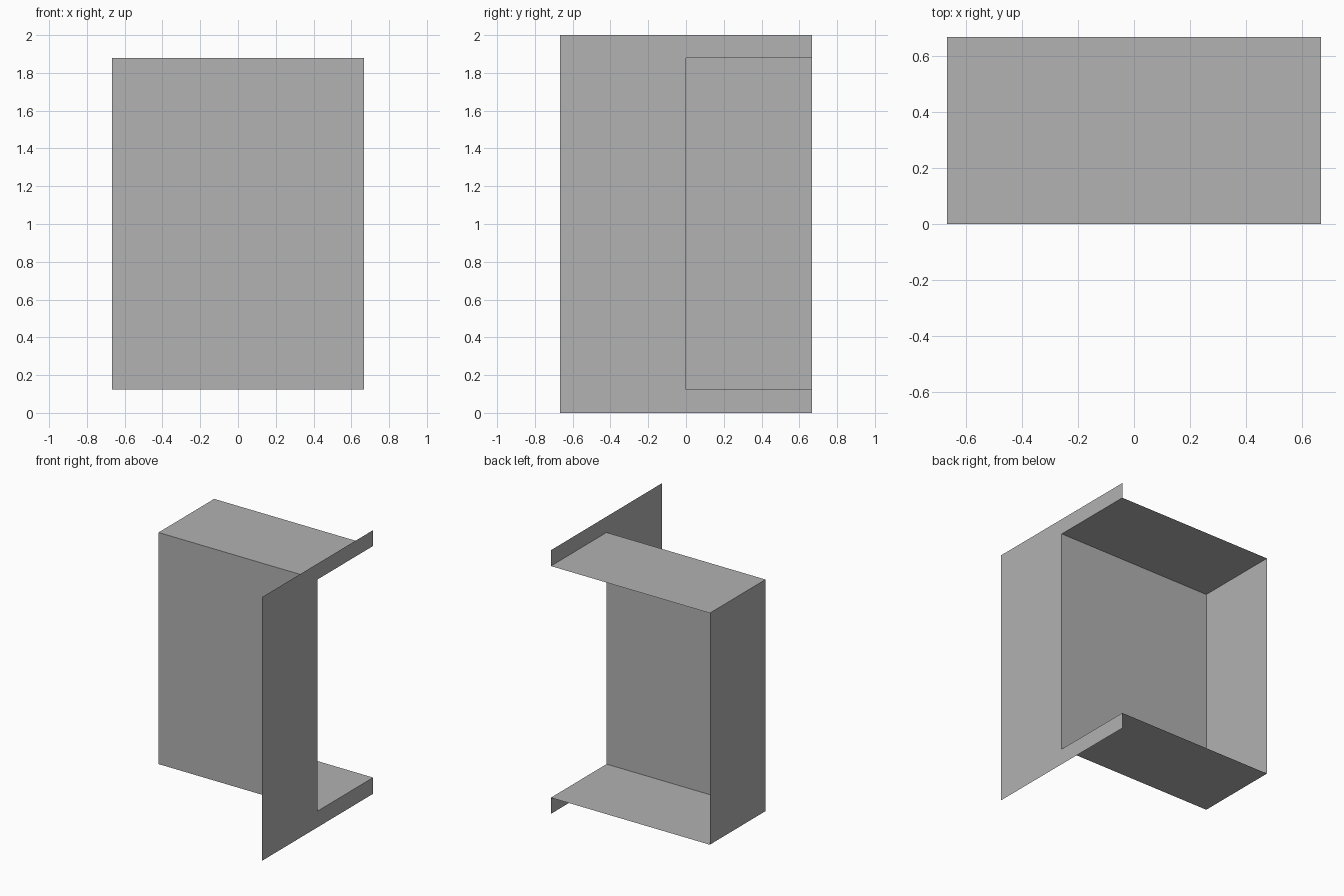
import bpy
import bmesh

cube = bpy.data.objects.get("Cube")
if cube:
    bpy.data.objects.remove(cube, do_unlink=True)

HALF = 0.667            # half width and half depth
LOW, HIGH = 0.123, 1.88  # bottom and top of the open box
TALL = 2.0

grey = bpy.data.materials.new("plain grey")
grey.use_nodes = True
colour = (0.445, 0.445, 0.445, 1)
grey.diffuse_color = colour
grey.node_tree.nodes["Principled BSDF"].inputs["Base Color"].default_value = colour


def sheet(name, corners):
    """Make one flat sheet of no thickness from its outline."""
    bm = bmesh.new()
    bm.faces.new([bm.verts.new(c) for c in corners])
    mesh = bpy.data.meshes.new(name)
    bm.to_mesh(mesh)
    bm.free()
    mesh.materials.append(grey)
    obj = bpy.data.objects.new(name, mesh)
    bpy.context.collection.objects.link(obj)
    return obj


# Front panel of the box
sheet("front_panel", [(-HALF, 0, LOW), (HALF, 0, LOW),
                      (HALF, 0, HIGH), (-HALF, 0, HIGH)])

# Top and bottom panels, each facing outward
footprint = [(-HALF, 0), (HALF, 0), (HALF, HALF), (-HALF, HALF)]
sheet("top_panel", [(x, y, HIGH) for x, y in footprint])
sheet("bottom_panel", [(x, y, LOW) for x, y in reversed(footprint)])

# Closed end of the box
sheet("end_panel", [(-HALF, 0, LOW), (-HALF, 0, HIGH),
                    (-HALF, HALF, HIGH), (-HALF, HALF, LOW)])

# Tall flange with a notch matching the open end of the box
notched = [(-HALF, 0), (HALF, 0), (HALF, LOW), (0, LOW),
           (0, HIGH), (HALF, HIGH), (HALF, TALL), (-HALF, TALL)]
sheet("side_flange", [(HALF, y, z) for y, z in notched])
